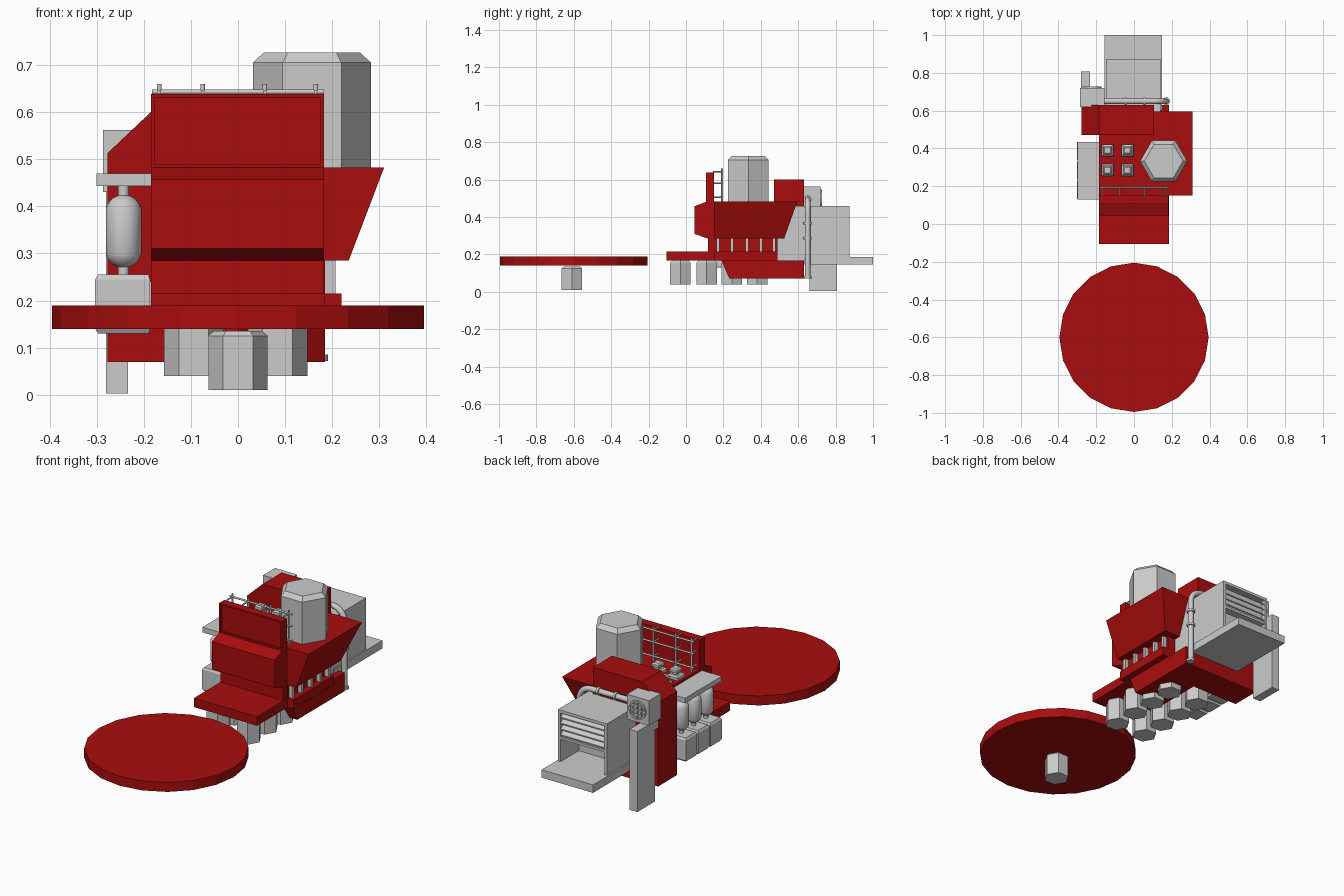
import bpy, bmesh, math
from mathutils import Vector

if "Cube" in bpy.data.objects:
    bpy.data.objects.remove(bpy.data.objects["Cube"])

red = bpy.data.materials.new("red_paint")
red.diffuse_color = (0.40, 0.004, 0.004, 1)
red.use_nodes = True
red.node_tree.nodes["Principled BSDF"].inputs["Base Color"].default_value = red.diffuse_color


def mesh_obj(name, verts, faces, mat=None):
    me = bpy.data.meshes.new(name)
    me.from_pydata(verts, [], faces)
    bm = bmesh.new()
    bm.from_mesh(me)
    bmesh.ops.recalc_face_normals(bm, faces=bm.faces)
    bm.to_mesh(me)
    bm.free()
    ob = bpy.data.objects.new(name, me)
    bpy.context.collection.objects.link(ob)
    if mat:
        me.materials.append(mat)
    return ob


def stack(name, rings, mat=None):
    """Skin a list of equally sized closed rings and cap both ends."""
    n = len(rings[0])
    faces = [tuple(range(n)), tuple(range(n * (len(rings) - 1), n * len(rings)))]
    for r in range(len(rings) - 1):
        for i in range(n):
            j = (i + 1) % n
            faces.append((r * n + i, r * n + j, (r + 1) * n + j, (r + 1) * n + i))
    return mesh_obj(name, [v for ring in rings for v in ring], faces, mat)


def rect(x0, x1, y0, y1, z):
    return [(x0, y0, z), (x1, y0, z), (x1, y1, z), (x0, y1, z)]


def box(name, x0, x1, y0, y1, z0, z1, mat=None):
    return stack(name, [rect(x0, x1, y0, y1, z0), rect(x0, x1, y0, y1, z1)], mat)


def lathe(name, x, y, prof, n, mat=None):
    """Turn (radius, z) points around a vertical axis."""
    return stack(name, [[(x + r * math.cos(2 * math.pi * i / n),
                          y + r * math.sin(2 * math.pi * i / n), z) for i in range(n)]
                        for r, z in prof], mat)


def prism_x(name, prof, x0, x1, mat=None):
    return stack(name, [[(x, y, z) for y, z in prof] for x in (x0, x1)], mat)


def prism_y(name, prof, y0, y1, mat=None):
    return stack(name, [[(x, y, z) for x, z in prof] for y in (y0, y1)], mat)


def rod(name, a, b, r, n=8):
    a, b = Vector(a), Vector(b)
    q = (b - a).to_track_quat('Z', 'Y')
    ring = [q @ Vector((r * math.cos(2 * math.pi * i / n), r * math.sin(2 * math.pi * i / n), 0))
            for i in range(n)]
    return smooth(stack(name, [[p + v for v in ring] for p in (a, b)]))


def smooth(ob):
    bpy.ops.object.select_all(action='DESELECT')
    ob.select_set(True)
    bpy.context.view_layer.objects.active = ob
    bpy.ops.object.shade_smooth_by_angle(angle=math.radians(50))
    return ob


# landing pad and its foot
lathe("landing_pad", 0, -0.6, [(0.395, 0.14), (0.395, 0.19)], 20, red)
lathe("pad_foot", 0, -0.61, [(0.063, 0.01), (0.063, 0.125), (0.052, 0.135)], 6)

# hexagonal feet under the building
for y in (-0.03, 0.11, 0.245, 0.38):
    for x in (-0.094, 0.084):
        lathe("building_foot", x, y, [(0.063, 0.04), (0.063, 0.153), (0.052, 0.167)], 6)

# floor, lower hull and main body
box("front_platform", -0.185, 0.185, -0.105, 0.16, 0.167, 0.215, red)
box("side_ledge", -0.185, 0.22, 0.15, 0.49, 0.167, 0.215, red)
prism_x("lower_hull", [(0.19, 0.167), (0.232, 0.07), (0.625, 0.07), (0.625, 0.167)], 0.0, 0.185, red)
box("middle_body", -0.185, 0.185, 0.15, 0.49, 0.21, 0.29, red)
stack("upper_body", [rect(-0.185, 0.235, 0.15, 0.525, 0.285),
                     rect(-0.185, 0.31, 0.15, 0.595, 0.482)], red)

# rear block with sloped shoulder
box("rear_block_base", -0.277, 0.185, 0.47, 0.63, 0.07, 0.167, red)
prism_y("rear_block", [(-0.277, 0.16), (0.105, 0.16), (0.105, 0.6), (-0.185, 0.6), (-0.277, 0.513)],
        0.47, 0.63, red)

# front wall, its raised frame and bulging cabin
box("front_wall", -0.185, 0.183, 0.117, 0.15, 0.21, 0.638, red)
for x in (-0.185, 0.175):
    box("wall_frame_side", x, x + 0.008, 0.107, 0.12, 0.482, 0.638, red)
for z in (0.482, 0.63):
    box("wall_frame_bar", -0.185, 0.183, 0.107, 0.12, z, z + 0.008, red)
prism_x("front_bulge", [(0.15, 0.285), (0.115, 0.285), (0.045, 0.31), (0.045, 0.457),
                        (0.11, 0.482), (0.15, 0.482)], -0.185, 0.183, red)

# railing behind the front wall
for x in (-0.167, -0.075, 0.057, 0.165):
    rod("railing_post", (x, 0.193, 0.475), (x, 0.193, 0.66), 0.005)
    for z in (0.505, 0.58, 0.643):
        rod("railing_bracket", (x, 0.145, z), (x, 0.193, z), 0.004)
for z in (0.505, 0.58, 0.643):
    rod("railing_rail", (-0.183, 0.193, z), (0.183, 0.193, z), 0.005)

# posts along the side ledge
for y in (0.17, 0.245, 0.325, 0.4, 0.47):
    box("ledge_post", 0.18, 0.207, y - 0.008, y + 0.008, 0.21, 0.29)

# hexagonal roof tank
lathe("roof_tank", 0.157, 0.333, [(0.125, 0.47), (0.125, 0.705), (0.102, 0.727)], 6)

# roof vents
for x in (-0.14, -0.035):
    for y in (0.285, 0.39):
        def sq(h, z):
            return rect(x - h, x + h, y - h, y + h, z)
        stack("vent_base", [sq(0.032, 0.475), sq(0.032, 0.496), sq(0.024, 0.503)])
        stack("vent_neck", [sq(0.014, 0.5), sq(0.014, 0.515)])
        stack("vent_cap", [sq(0.022, 0.515), sq(0.022, 0.528), sq(0.015, 0.535)])

# side bottles, shelf and battery boxes
box("bottle_shelf", -0.3, -0.18, 0.13, 0.435, 0.443, 0.47)
R = 0.039
caps = [(R * math.cos(math.radians(a)), math.sin(math.radians(a)) * R) for a in (15, 35, 55, 75)]
bottle = [(r, 0.308 - h) for r, h in reversed(caps)] + [(r, 0.386 + h) for r, h in caps]
for y in (0.18, 0.283, 0.386):
    smooth(lathe("bottle", -0.243, y, bottle, 16))
    rod("bottle_neck", (-0.243, y, 0.245), (-0.243, y, 0.446), 0.012, 10)
    x0, x1, a, b = -0.303, -0.187, y - 0.047, y + 0.047
    stack("battery_box", [rect(x0 + .006, x1 - .003, a + .006, b - .006, 0.13),
                          rect(x0, x1, a, b, 0.14), rect(x0, x1, a, b, 0.245),
                          rect(x0 + .006, x1 - .003, a + .006, b - .006, 0.255)])
box("battery_backing", -0.295, -0.18, 0.14, 0.43, 0.14, 0.24)

# rear machine housing: hood with open bay, louvres and loading tray
box("loading_tray", -0.155, 0.147, 0.6, 1.0, 0.145, 0.187)
box("housing_core", -0.147, 0.14, 0.49, 0.72, 0.165, 0.455)
for x in (-0.147, 0.125):
    box("housing_wall", x, x + 0.015, 0.7, 0.873, 0.18, 0.458)
box("housing_roof", -0.147, 0.14, 0.49, 0.873, 0.445, 0.46)
box("louvre_backing", -0.14, 0.13, 0.83, 0.85, 0.315, 0.45)
box("louvre_sill", -0.14, 0.13, 0.83, 0.872, 0.305, 0.318)
for i in range(4):
    z = 0.323 + i * 0.031
    prism_x("louvre_slat", [(0.845, z + 0.022), (0.87, z), (0.87, z + 0.006), (0.845, z + 0.028)],
            -0.135, 0.128)

# fan box, grille and support column
box("fan_box", -0.287, -0.157, 0.62, 0.72, 0.43, 0.562)
cx, cz, fr = -0.222, 0.496, 0.05
def circle(r, y):
    return [(cx + r * math.cos(math.pi * i / 10), y, cz + r * math.sin(math.pi * i / 10))
            for i in range(20)]
rings = [circle(fr, 0.715), circle(fr, 0.728), circle(fr - 0.008, 0.728), circle(fr - 0.008, 0.721)]
stack("fan_rim", rings)
for d in (-0.024, 0, 0.024):
    h = math.sqrt((fr - 0.004) ** 2 - d * d)
    box("fan_grille_upright", cx + d - .003, cx + d + .003, 0.719, 0.727, cz - h, cz + h)
    box("fan_grille_bar", cx - h, cx + h, 0.719, 0.726, cz + d - .003, cz + d + .003)
box("support_column", -0.28, -0.234, 0.66, 0.808, 0.003, 0.43)
box("column_bracket", -0.277, -0.234, 0.62, 0.67, 0.38, 0.43)

# bent pipe over the housing with collars
cv = bpy.data.curves.new("exhaust_pipe", 'CURVE')
cv.dimensions = '3D'
cv.bevel_depth = 0.015
cv.bevel_resolution = 2
cv.use_fill_caps = True
px, py, pz, br = 0.17, 0.65, 0.495, 0.07
path = [(px, py, 0.075)] + [(px - br + br * math.cos(math.pi * i / 12), py,
                             pz - br + br * math.sin(math.pi * i / 12)) for i in range(7)] + [(-0.17, py, pz)]
sp = cv.splines.new('POLY')
sp.points.add(len(path) - 1)
for p, co in zip(sp.points, path):
    p.co = (*co, 1)
bpy.context.collection.objects.link(bpy.data.objects.new("exhaust_pipe", cv))
for z in (0.072, 0.28, 0.36):
    rod("pipe_collar", (px, py, z), (px, py, z + 0.013), 0.021, 12)
for x in (-0.045, 0.055):
    rod("pipe_collar", (x - 0.006, py, pz), (x + 0.006, py, pz), 0.021, 12)
